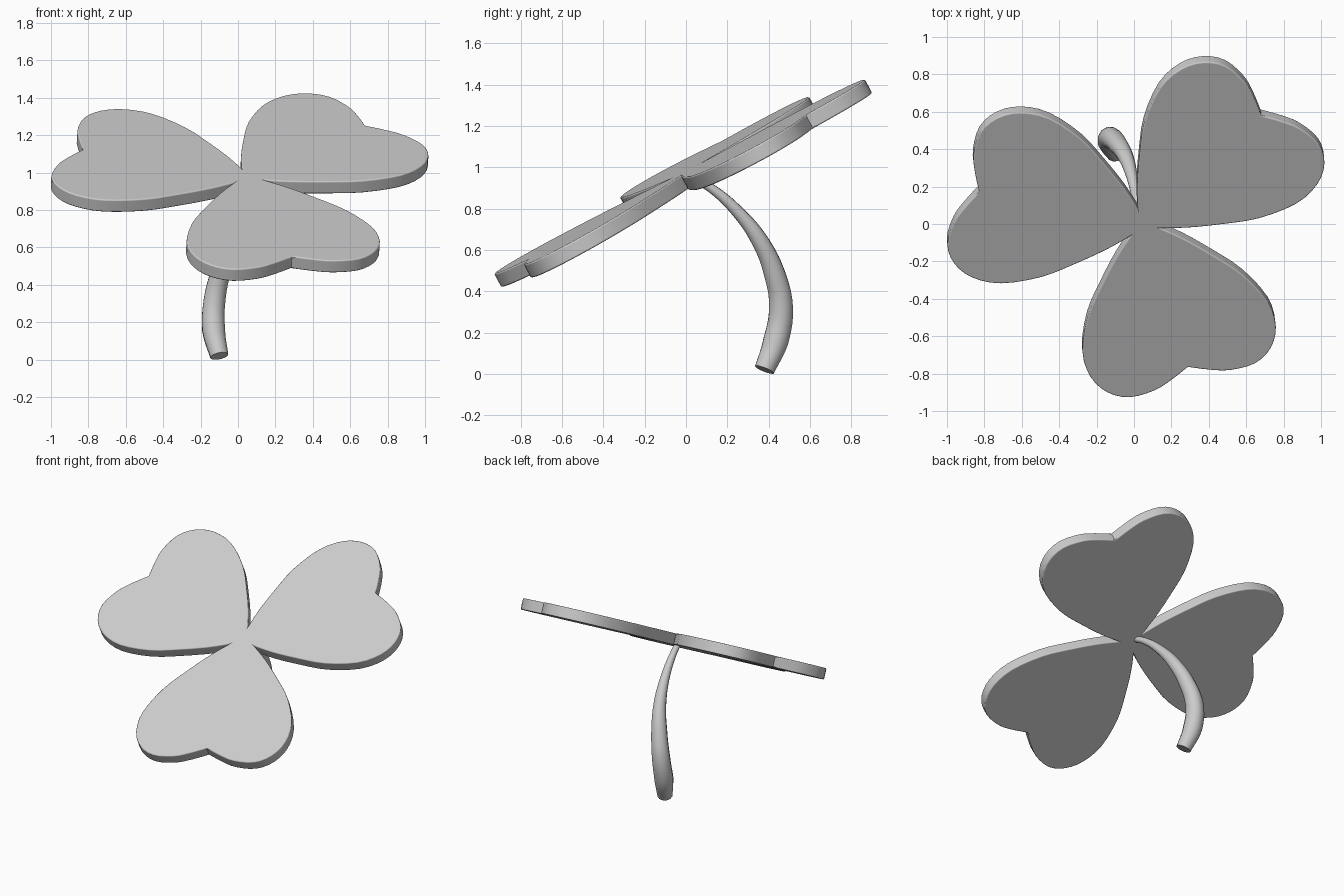
import bpy, bmesh
from math import radians
from mathutils import Matrix, Vector

if "Cube" in bpy.data.objects:
    bpy.data.objects.remove(bpy.data.objects["Cube"])

THICKNESS = 0.075

grey = bpy.data.materials.new("plain_grey")
grey.use_nodes = True
colour = (0.6, 0.6, 0.6, 1)
grey.diffuse_color = colour
grey.node_tree.nodes["Principled BSDF"].inputs["Base Color"].default_value = colour


def smooth(obj, angle):
    bpy.ops.object.select_all(action="DESELECT")
    obj.select_set(True)
    bpy.context.view_layer.objects.active = obj
    bpy.ops.object.shade_smooth_by_angle(angle=radians(angle))


def rounded(points, steps=3):
    """Smooth curve through the points, with both ends kept as corners."""
    pts = [points[0]] + points + [points[-1]]
    out = []
    for a, b, c, d in zip(pts, pts[1:], pts[2:], pts[3:]):
        for i in range(steps):
            t = i / steps
            out.append(b + 0.5 * t * (c - a + t * (2*a - 5*b + 4*c - d + t * (3*(b - c) + d - a))))
    return out + [points[-1]]


# Heart-shaped leaflet: one half from the centre to the notch, then mirrored
half = rounded([Vector(p) for p in (
    (.05, .087), (.15, .19), (.29, .31), (.45, .43), (.65, .515), (.81, .515),
    (.925, .455), (.99, .35), (.99, .21), (.955, .105), (.905, 0))])
heart = [Vector((p.x, -p.y, 0)) for p in half]
heart += [Vector((p.x, p.y, 0)) for p in reversed(half[:-1])]

# Three leaflets joined at the centre into one slab
bm = bmesh.new()
outline = []
for k in range(3):
    turn = Matrix.Rotation(radians(45.5 + 120 * k), 4, "Z")
    outline += [turn @ p for p in heart[:-1]]
face = bm.faces.new([bm.verts.new(p - Vector((0, 0, THICKNESS / 2))) for p in outline])
top = bmesh.ops.extrude_face_region(bm, geom=[face])["geom"]
bmesh.ops.translate(bm, vec=(0, 0, THICKNESS),
                    verts=[v for v in top if isinstance(v, bmesh.types.BMVert)])
bmesh.ops.recalc_face_normals(bm, faces=bm.faces)
mesh = bpy.data.meshes.new("clover_leaf")
bm.to_mesh(mesh)
bm.free()
mesh.materials.append(grey)
leaf = bpy.data.objects.new("clover_leaf", mesh)
bpy.context.collection.objects.link(leaf)
leaf.matrix_world = (Matrix.Translation((.045, .013, .945))
                     @ Matrix.Rotation(radians(28.3), 4, "X")
                     @ Matrix.Rotation(radians(3.1), 4, "Y"))
smooth(leaf, 50)
bevel = leaf.modifiers.new("soft_edge", "BEVEL")
bevel.width = 0.022
bevel.segments = 3
bevel.limit_method = "ANGLE"
bevel.angle_limit = radians(60)
bevel.harden_normals = True

# Curved stem, thicker toward the foot
curve = bpy.data.curves.new("stem", "CURVE")
curve.dimensions = "3D"
curve.bevel_depth = 1
curve.bevel_resolution = 4
curve.resolution_u = 5
curve.use_fill_caps = True
path = [(.03, .03, .95, .02), (.015, .12, .90, .022), (-.01, .25, .785, .03),
        (-.045, .36, .64, .042), (-.09, .43, .48, .053), (-.125, .46, .32, .06),
        (-.13, .435, .16, .063), (-.1, .38, .02, .05)]
spline = curve.splines.new("BEZIER")
spline.bezier_points.add(len(path) - 1)
for point, (x, y, z, r) in zip(spline.bezier_points, path):
    point.co = (x, y, z)
    point.radius = r
    point.handle_left_type = point.handle_right_type = "AUTO"
curve.materials.append(grey)
stem = bpy.data.objects.new("stem", curve)
bpy.context.collection.objects.link(stem)
bpy.ops.object.select_all(action="DESELECT")
stem.select_set(True)
bpy.context.view_layer.objects.active = stem
bpy.ops.object.convert(target="MESH")
smooth(bpy.context.object, 50)
